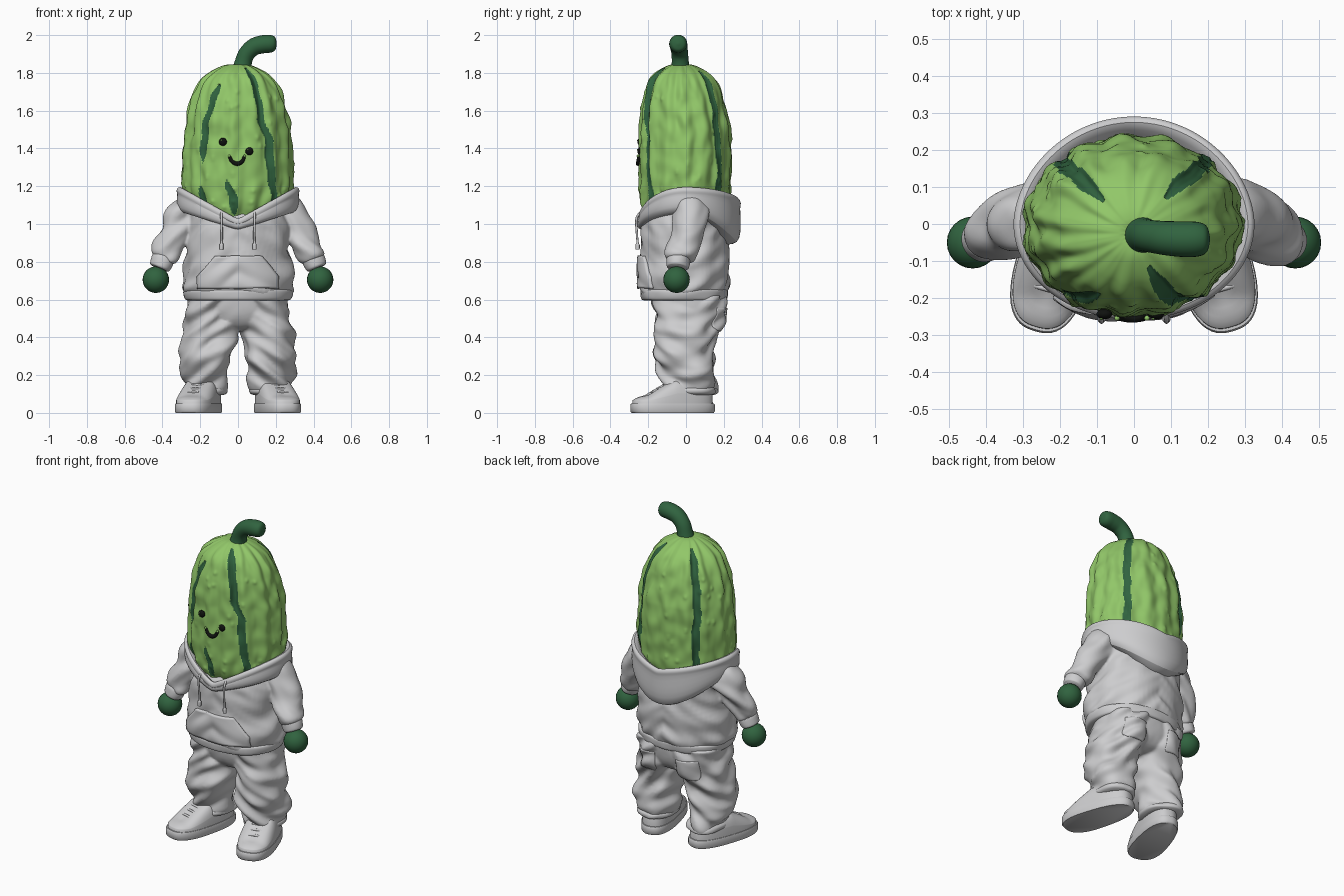
import bpy, bmesh, random
from math import sin, cos, pi, radians, exp
from mathutils import Vector, noise

if "Cube" in bpy.data.objects:
    bpy.data.objects.remove(bpy.data.objects["Cube"])
random.seed(4)
parts = []


def material(name, r, g, b):
    m = bpy.data.materials.new(name)
    m.use_nodes = True
    m.diffuse_color = (r, g, b, 1)
    m.node_tree.nodes["Principled BSDF"].inputs["Base Color"].default_value = (r, g, b, 1)
    return m


light_green = material("light green", 0.285, 0.57, 0.14)
dark_green = material("dark green", 0.03, 0.125, 0.05)
cloth = material("pale grey", 0.61, 0.61, 0.62)
black = material("black", 0.005, 0.006, 0.005)


def surface(name, rows, mat, closed=True, caps=True):
    """Skin a list of point rows with quads."""
    bm = bmesh.new()
    grid = [[bm.verts.new(p) for p in row] for row in rows]
    n = len(rows[0])
    for lo, hi in zip(grid, grid[1:]):
        for i in range(n if closed else n - 1):
            j = (i + 1) % n
            bm.faces.new((lo[i], lo[j], hi[j], hi[i]))
    if closed and caps:
        bm.faces.new(grid[0])
        bm.faces.new(grid[-1])
    bmesh.ops.recalc_face_normals(bm, faces=bm.faces)
    me = bpy.data.meshes.new(name)
    bm.to_mesh(me)
    bm.free()
    me.materials.append(mat)
    ob = bpy.data.objects.new(name, me)
    bpy.context.collection.objects.link(ob)
    parts.append(ob)
    return ob


def smooth(keys, n):
    """Spline through tuples, n steps per span."""
    out = []
    for i in range(len(keys) - 1):
        a, b, c, d = (keys[max(0, min(len(keys) - 1, i + k))] for k in (-1, 0, 1, 2))
        for s in range(n):
            t = s / n
            out.append(tuple(q + 0.5 * t * (r - p + t * (2 * p - 5 * q + 4 * r - w + t * (3 * (q - r) + w - p)))
                             for p, q, r, w in zip(a, b, c, d)))
    return out + [keys[-1]]


def fold(p, amount, seed):
    """Slanting cloth creases."""
    return amount * noise.noise(Vector((p.x * 7 + seed, p.y * 7, p.z * 14 + abs(p.x) * 9)))


def loft(name, keys, mat, amount=0.0, side=1, power=2.2, seg=64, steps=8):
    """Stack of horizontal rounded sections: x, y, z, half width, half depth."""
    rows = []
    for x, y, z, rx, ry in smooth(keys, steps):
        row = []
        for i in range(seg):
            c, s = cos(2 * pi * i / seg), sin(2 * pi * i / seg)
            k = (abs(c) ** power + abs(s) ** power) ** (-1 / power)
            k += fold(Vector((x + c * rx, y + s * ry, z)), amount, side * 5) / rx
            row.append((side * (x + rx * c * k), y + ry * s * k, z))
        rows.append(row)
    return surface(name, rows, mat)


def tube(name, keys, mat, amount=0.0, side=1, seg=16, steps=6):
    """Round sweep through keys: x, y, z, radius."""
    path = smooth(keys, steps)
    pts = [Vector((side * p[0], p[1], p[2])) for p in path]
    rows = []
    for i, p in enumerate(pts):
        d = (pts[min(i + 1, len(pts) - 1)] - pts[max(i - 1, 0)]).normalized()
        u = d.cross(Vector((0, 1, 0.01))).normalized()
        v = d.cross(u)
        row = []
        for k in range(seg):
            w = u * cos(2 * pi * k / seg) + v * sin(2 * pi * k / seg)
            q = p + w * path[i][3]
            row.append(q + w * fold(q, amount, side * 3))
        rows.append(row)
    return surface(name, rows, mat)


def ball(name, pos, size, mat):
    x, y, z = pos
    sx, sy, sz = size
    rows = [[(x + sx * cos(a) * cos(b), y + sy * cos(a) * sin(b), z + sz * sin(a))
             for b in (2 * pi * j / 24 for j in range(24))]
            for a in (pi * (i / 14 - 0.5) * 0.99 for i in range(15))]
    return surface(name, rows, mat)


def fuse(obs):
    """Melt overlapping cloth pieces into one soft garment."""
    for ob in obs[1:]:
        parts.remove(ob)
    with bpy.context.temp_override(active_object=obs[0], object=obs[0], selected_objects=obs,
                                   selected_editable_objects=obs):
        bpy.ops.object.join()
    r = obs[0].modifiers.new("merge", 'REMESH')
    r.mode, r.voxel_size, r.use_smooth_shade = 'VOXEL', 0.008, True
    s = obs[0].modifiers.new("soften", 'SMOOTH')
    s.factor, s.iterations = 0.5, 4


def patch(name, width, z0, z1, cx, y, target, thick):
    """Pocket wrapped onto a garment from in front or behind."""
    rows = []
    for j in range(15):
        z = z0 + (z1 - z0) * j / 14
        rows.append([(cx + width(z) * (i / 12 - 1), y, z) for i in range(25)])
    ob = surface(name, rows, cloth, closed=False)
    w = ob.modifiers.new("wrap", 'SHRINKWRAP')
    w.target, w.wrap_method, w.use_project_y = target, 'PROJECT', True
    w.use_positive_direction, w.use_negative_direction = y < 0, y > 0
    t = ob.modifiers.new("thickness", 'SOLIDIFY')
    t.thickness, t.offset = thick, 0


# Ribbed head with warts and dark grooves; stripes are (height, degrees) paths
profile = smooth([(0.95, 0.17, 0.14), (1.02, 0.225, 0.195), (1.1, 0.27, 0.23), (1.2, 0.292, 0.24), (1.4, 0.286, 0.242),
                  (1.55, 0.268, 0.232), (1.66, 0.243, 0.212), (1.75, 0.2, 0.182), (1.8, 0.15, 0.14),
                  (1.835, 0.085, 0.08), (1.845, 0.04, 0.04), (1.84, 0.008, 0.008)], 15)
stripes = [[(1.0, -47), (1.15, -48), (1.3, -54), (1.45, -54), (1.55, -62), (1.7, -63), (1.825, -66)],
           [(1.33, -130), (1.4, -129), (1.55, -127), (1.74, -117)],
           [(1.0, -134), (1.2, -131)], [(1.05, -93), (1.14, -95), (1.23, -101)],
           [(1.0, 46), (1.3, 48), (1.5, 45), (1.81, 48)], [(1.0, 133), (1.3, 130), (1.5, 134), (1.815, 131)]]
warts = [(random.uniform(-pi, pi), random.uniform(1.05, 1.7)) for _ in range(70)]


def stripe_depth(a, z, r):
    """Above zero inside a stripe, one along its middle."""
    best = 0
    for path in stripes:
        for (z0, a0), (z1, a1) in zip(path, path[1:]):
            if z0 <= z < z1:
                mid = a0 + (a1 - a0) * (z - z0) / (z1 - z0) + 0.7 * sin(z * 40)
                ends = min(1, (z - path[0][0]) / 0.06 + 0.3, (path[-1][0] - z) / 0.06 + 0.3)
                best = max(best, 1 - abs(a - radians(mid)) * r / (0.021 * ends))
    return best


SEG = 288
rows, marks = [], []
for z, rx, ry in profile:
    row = []
    for i in range(SEG):
        a = 2 * pi * (i + 0.5) / SEG - pi
        r = max(rx, 0.01)
        swell = min(1, rx / 0.2)
        wave = noise.noise(Vector((cos(a) * 2, sin(a) * 2, z * 3)))
        lump = noise.noise(Vector((cos(a) * 5, sin(a) * 5, z * 12)))
        d = swell * (0.006 * cos(15 * a + 1.5 * wave) + 0.013 * lump)
        for wa, wz in warts:
            if abs(z - wz) < 0.03 and abs(a - wa) < 0.12:
                d += 0.006 * exp(-((z - wz) ** 2 + ((a - wa) * r) ** 2) / 0.00014)
        groove = stripe_depth(a, z, r)
        marks.append(groove)
        k = 1 + (d - 0.008 * min(1, groove * 2)) / r
        row.append((-0.003 + rx * cos(a) * k, -0.005 - 0.02 * max(0, z - 1.5) / 0.35 + ry * sin(a) * k, z))
    rows.append(row)
head = surface("head", rows, light_green)
head.data.materials.append(dark_green)
for f in head.data.polygons:
    if sum(marks[v] > 0 for v in f.vertices) * 2 >= len(f.vertices):
        f.material_index = 1

tube("stem", [(0.02, -0.03, 1.8, 0.058), (0.027, -0.03, 1.85, 0.046), (0.045, -0.033, 1.9, 0.044),
              (0.085, -0.038, 1.938, 0.046), (0.135, -0.041, 1.952, 0.048), (0.175, -0.041, 1.954, 0.046),
              (0.197, -0.041, 1.954, 0.034), (0.205, -0.041, 1.954, 0.005)], dark_green, seg=28)

# Face
for name, x, z in (("right", -0.08, 1.435), ("left", 0.06, 1.385)):
    ball(name + "_eye", (x, -0.243, z), (0.021, 0.014, 0.021), black)
    ball(name + "_eye_glint", (x - 0.008, -0.256, z + 0.008), (0.004, 0.003, 0.004), light_green)
tube("smile", [(-0.045, -0.25, 1.358, 0.008), (-0.032, -0.253, 1.332, 0.01), (-0.005, -0.255, 1.319, 0.011),
               (0.022, -0.253, 1.331, 0.01), (0.034, -0.25, 1.358, 0.008)], black)
for name, x in (("right", -0.046), ("left", 0.035)):
    ball(name + "_smile_corner", (x, -0.254, 1.36), (0.007, 0.007, 0.007), light_green)

# Hoodie body and hem
torso = loft("hoodie", [(0, -0.01, 0.62, 0.27, 0.215), (0, -0.01, 0.655, 0.288, 0.23), (0, -0.01, 0.7, 0.294, 0.235),
                        (0, -0.01, 0.8, 0.282, 0.232), (0, -0.008, 0.95, 0.268, 0.23), (0, -0.005, 1.01, 0.265, 0.23),
                        (0, 0, 1.06, 0.26, 0.205), (0, 0.01, 1.1, 0.24, 0.16)], cloth, 0.026)
loft("hoodie_hem", [(0, -0.01, 0.595, 0.265, 0.21), (0, -0.01, 0.602, 0.28, 0.224), (0, -0.01, 0.625, 0.288, 0.23),
                    (0, -0.01, 0.648, 0.287, 0.23), (0, -0.01, 0.656, 0.27, 0.215)], cloth, 0.006, steps=4)

# Draped hood: rim height and lower edge vary round the neck, pointed behind
rows = []
for scale, drop, t in ((0.79, 0.05, 0), (0.88, 0.015, 0), (0.95, 0, 0), (1, 0.012, 0), (1.005, 0.03, 0), (0.985, 0.04, 0),
                       (1, 0, 0.45), (1, 0, 0.75), (0.95, 0, 0.97), (0.76, 0, 1)):
    row = []
    for i in range(72):
        c, s = cos(2 * pi * i / 72), sin(2 * pi * i / 72)
        rim = 1.03 + 0.17 * abs(c) if s < 0 else 1.13 + 0.07 * abs(c)
        low = 0.965 + 0.09 * abs(c) if s < 0 else 0.89 + 0.165 * c * c
        y = 0.258 * s if s < 0 else 0.29 * s ** 1.1
        row.append((0.325 * scale * c, y * scale, rim - drop + (low - rim) * t))
    rows.append(row)
hood = surface("hood", rows, cloth, caps=False)
subdivision = hood.modifiers.new("round", 'SUBSURF')
subdivision.levels = subdivision.render_levels = 1

# Hips
trousers = loft("trousers", [(0, 0.02, 0.435, 0.06, 0.08), (0, 0.02, 0.46, 0.18, 0.14), (0, 0.02, 0.53, 0.258, 0.176),
                             (0, 0.02, 0.63, 0.264, 0.187)], cloth, 0.006)
tops, bottoms = [torso], [trousers]
turn = [2 * pi * i / 64 for i in range(64)]
toe_out = radians(16)

for label, side in (("left", 1), ("right", -1)):
    # Sleeve, cuff and hand
    tops.append(tube(label + "_sleeve", [(0.2, 0.03, 1.06, 0.08), (0.26, 0.025, 1.055, 0.092), (0.305, 0.012, 1.01, 0.087),
                                         (0.345, -0.008, 0.93, 0.08), (0.374, -0.025, 0.865, 0.077),
                                         (0.39, -0.037, 0.825, 0.068), (0.398, -0.04, 0.805, 0.05)],
                     cloth, 0.03, side, seg=40))
    tube(label + "_cuff", [(0.394, -0.038, 0.825, 0.05), (0.398, -0.04, 0.815, 0.06), (0.413, -0.044, 0.775, 0.057),
                           (0.417, -0.045, 0.765, 0.045)], cloth, 0.006, side, seg=40)
    ball(label + "_hand", (side * 0.435, -0.05, 0.705), (0.07, 0.07, 0.07), dark_green)
    # Drawstring with a knotted tip
    tube(label + "_drawstring", [(0.088, -0.236, 1.065, 0.006), (0.088, -0.262, 1.03, 0.006), (0.086, -0.26, 0.95, 0.006),
                                 (0.087, -0.256, 0.9, 0.006), (0.087, -0.256, 0.892, 0.011), (0.088, -0.256, 0.865, 0.011)],
         cloth, 0, side, seg=12)
    # Trouser leg and turned-up ankle
    bottoms.append(loft(label + "_trouser_leg", [
        (0.13, 0.02, 0.62, 0.135, 0.187), (0.137, 0.018, 0.5, 0.137, 0.176), (0.15, 0.003, 0.42, 0.139, 0.162),
        (0.166, -0.012, 0.33, 0.14, 0.152), (0.172, -0.002, 0.24, 0.134, 0.15), (0.174, 0.015, 0.17, 0.114, 0.136),
        (0.172, 0.025, 0.13, 0.1, 0.125), (0.172, 0.03, 0.1, 0.088, 0.115)], cloth, 0.036, side))
    loft(label + "_ankle_hem", [(0.172, 0.03, 0.095, 0.085, 0.11), (0.172, 0.03, 0.105, 0.104, 0.13),
                                (0.172, 0.028, 0.125, 0.106, 0.13), (0.172, 0.026, 0.14, 0.09, 0.115)],
         cloth, 0.015, side, steps=4)

    # Shoe, toes turned out
    def foot(s, w, z):
        return (side * (0.204 + s * sin(toe_out) + w * cos(toe_out)), -0.07 - s * cos(toe_out) + w * sin(toe_out), z)

    def ring(f, z):
        row = []
        for a in turn:
            k = f * (abs(cos(a)) ** 2.6 + abs(sin(a)) ** 2.6) ** (-1 / 2.6)
            row.append(foot(-0.228 * cos(a) * k, 0.102 * sin(a) * k * (1 - 0.1 * cos(a)), z(-cos(a) * f)))
        return row

    def height(s):
        return 0.095 + 0.08 * min(1, max(0, (0.6 - s) / 0.6))

    surface(label + "_shoe_sole", [ring(f, lambda s, z=z: z) for f, z in
                                   ((0.97, 0), (1, 0.008), (1, 0.042), (0.98, 0.05), (0.9, 0.05))], cloth)
    upper = [ring(0.95, lambda s: 0.04)]
    for f in (0.945, 0.935, 0.91, 0.87, 0.8, 0.7, 0.6, 0.45, 0.3, 0.15, 0.02):
        upper.append(ring(f, lambda s, f=f: 0.045 + (height(s) - 0.045) * (1 - f ** 5) ** 0.6))
    surface(label + "_shoe_upper", upper, cloth)
    for k in range(4):
        s = 0.11 - 0.033 * k
        pts = [foot(s, w, height(s / 0.228) - 4 * w * w) + (0.007,) for w in (-0.045, -0.022, 0, 0.022, 0.045)]
        tube(f"{label}_lace_{k + 1}", [(side * x, y, z, r) for x, y, z, r in pts], cloth, 0, side, seg=8, steps=3)

# Merge the garments, then add pockets on top
fuse(tops)
fuse(bottoms)
patch("front_pocket", lambda z: 0.21 - 0.09 * max(0, z - 0.72) / 0.11, 0.66, 0.83, 0, -0.6, torso, 0.028)
for label, side in (("left", 1), ("right", -1)):
    patch(label + "_back_pocket", lambda z: min(0.062, z - 0.385), 0.435, 0.555, side * 0.14, 0.6, trousers, 0.009)

# Smooth shading with crisp edges kept
for ob in bpy.context.view_layer.objects:
    ob.select_set(ob in parts)
bpy.context.view_layer.objects.active = head
bpy.ops.object.shade_smooth_by_angle(angle=radians(50))
